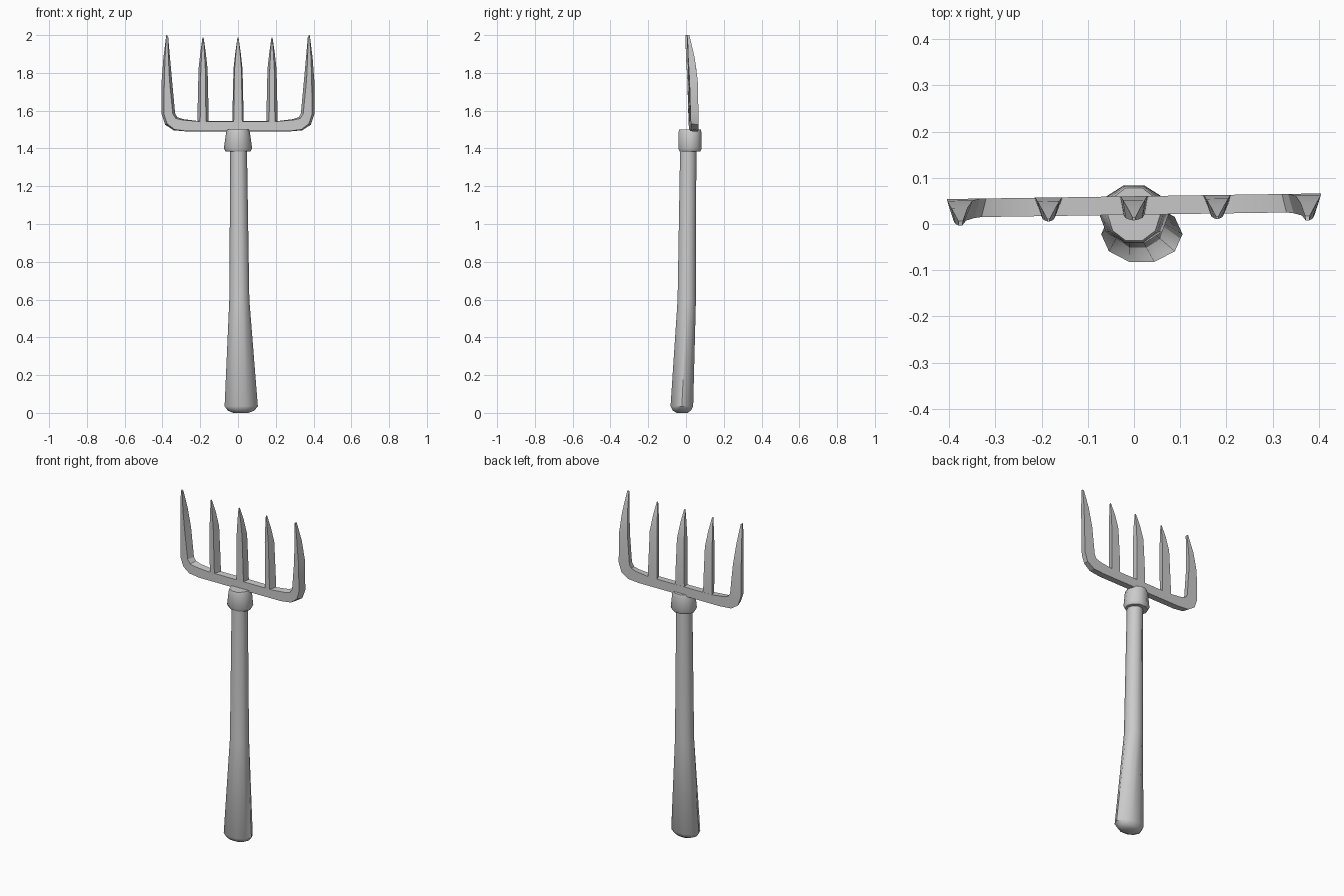
import bpy
import bmesh
from math import cos, sin, tau, radians

if "Cube" in bpy.data.objects:
    bpy.data.objects.remove(bpy.data.objects["Cube"], do_unlink=True)

grey = bpy.data.materials.new("plain grey")
grey.use_nodes = True
grey.diffuse_color = (0.6, 0.6, 0.6, 1)
grey.node_tree.nodes["Principled BSDF"].inputs["Base Color"].default_value = (0.6, 0.6, 0.6, 1)


def loft(name, rings, angle):
    """Skin a list of equal-length point rings and close both ends."""
    bm = bmesh.new()
    loops = [[bm.verts.new(p) for p in ring] for ring in rings]
    n = len(loops[0])
    for a, b in zip(loops, loops[1:]):
        for i in range(n):
            j = (i + 1) % n
            bm.faces.new((a[i], a[j], b[j], b[i]))
    bm.faces.new(loops[0])
    bm.faces.new(loops[-1])
    bmesh.ops.recalc_face_normals(bm, faces=bm.faces)
    mesh = bpy.data.meshes.new(name)
    bm.to_mesh(mesh)
    bm.free()
    mesh.materials.append(grey)
    obj = bpy.data.objects.new(name, mesh)
    bpy.context.collection.objects.link(obj)
    bpy.ops.object.select_all(action="DESELECT")
    obj.select_set(True)
    bpy.context.view_layer.objects.active = obj
    bpy.ops.object.shade_smooth_by_angle(angle=radians(angle))
    return obj


def oval(x, y, z, rx, ry, sides=10):
    return [(x + rx * cos(tau * i / sides), y + ry * sin(tau * i / sides), z)
            for i in range(sides)]


def section(a, b, front, back, slim):
    """Four-sided bar section between two (x, z) points, narrower at the front."""
    mx, mz = (a[0] + b[0]) / 2, (a[1] + b[1]) / 2
    fa = (mx + (a[0] - mx) * slim, mz + (a[1] - mz) * slim)
    fb = (mx + (b[0] - mx) * slim, mz + (b[1] - mz) * slim)
    pts = ((a, back), (b, back), (fb, front), (fa, front))
    return [(p[0], y + 0.015 * p[0], p[1]) for p, y in pts]


# Handle: flared grip with a rounded butt and a slight bend
loft("handle", [
    oval(0.015, -0.02, 0.0, 0.04, 0.03),
    oval(0.016, -0.022, 0.012, 0.07, 0.05),
    oval(0.017, -0.022, 0.035, 0.088, 0.063),
    oval(0.007, 0.004, 0.6, 0.053, 0.051),
    oval(0.003, 0.012, 1.42, 0.044, 0.045),
], 40)

# Collar joining the handle to the head
loft("collar", [
    oval(0, 0.021, 1.385, 0.066, 0.058),
    oval(0, 0.021, 1.4, 0.075, 0.065),
    oval(0, 0.021, 1.485, 0.063, 0.064),
    oval(0, 0.021, 1.5, 0.057, 0.06),
], 40)

# Crossbar running up into the two outer tines: (outer, inner, front, back, slim)
half = [
    ((0.38, 2.0), (0.37, 1.995), 0.002, 0.012, 0.8),
    ((0.395, 1.88), (0.36, 1.88), 0.006, 0.04, 0.5),
    ((0.404, 1.76), (0.349, 1.76), 0.013, 0.056, 0.5),
    ((0.404, 1.58), (0.333, 1.585), 0.018, 0.06, 0.65),
    ((0.385, 1.525), (0.32, 1.565), 0.02, 0.06, 0.7),
    ((0.34, 1.496), (0.29, 1.555), 0.02, 0.06, 0.85),
    ((0.27, 1.49), (0.21, 1.545), 0.02, 0.06, 0.95),
]
left = [section(a, b, f, k, s) for a, b, f, k, s in half]
right = [section((-a[0], a[1]), (-b[0], b[1]), f, k, s) for a, b, f, k, s in half]
loft("crossbar_and_outer_tines", left + right[::-1], 25)

# Three inner tines, wide and straight below, curving forward to a point
for name, x, slim in (("right", -0.185, 0.5), ("middle", 0, 0.75), ("left", 0.18, 0.5)):
    rows = ((1.5, 0.031, 0.021, 0.059), (1.6, 0.029, 0.018, 0.06),
            (1.82, 0.024, 0.013, 0.052), (1.91, 0.014, 0.01, 0.035),
            (1.987, 0.003, 0.008, 0.014))
    loft(name + "_inner_tine",
         [section((x - w, z), (x + w, z), f, k, slim) for z, w, f, k in rows], 25)
